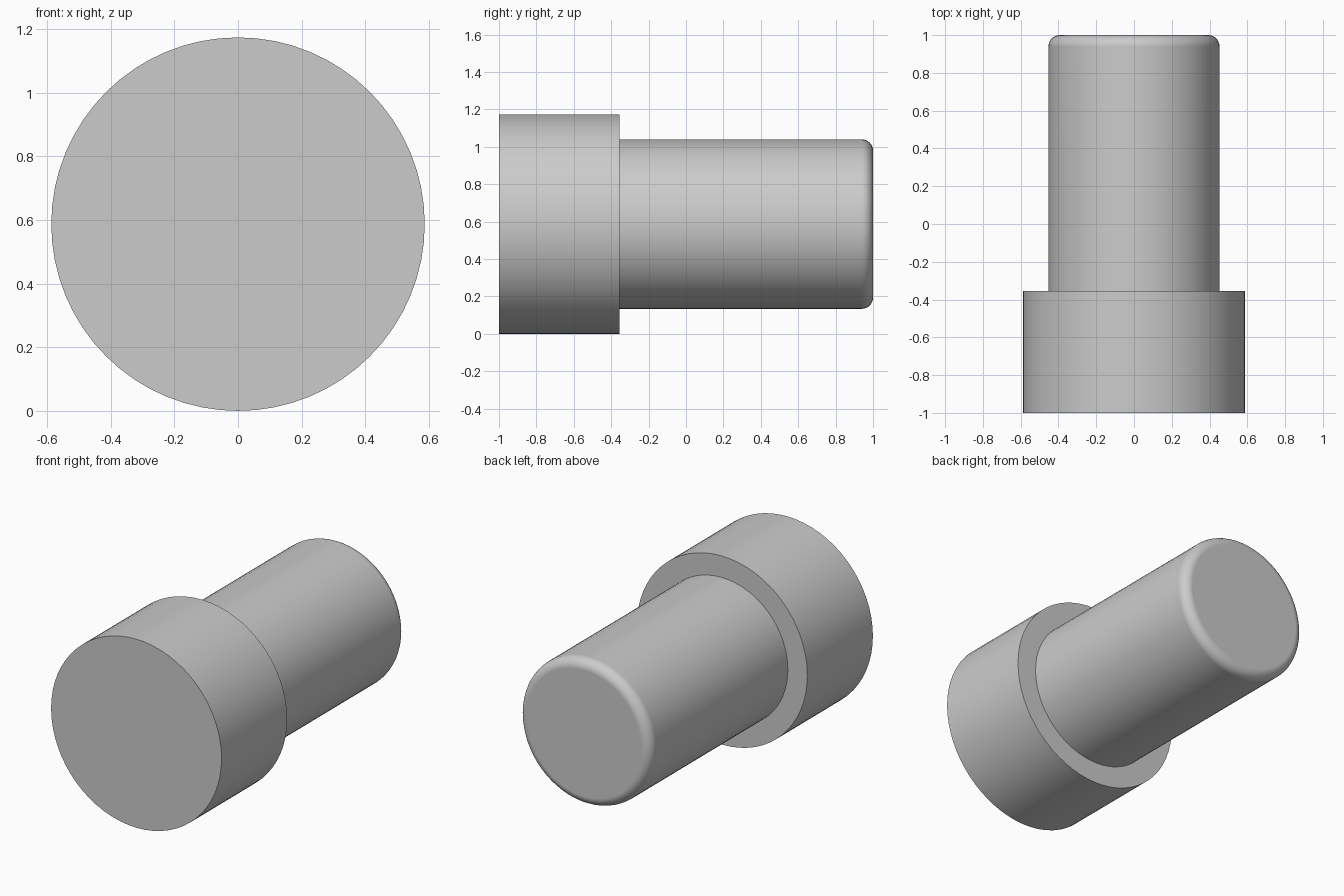
import bpy
import bmesh
from math import pi, sin, cos, radians
from mathutils import Matrix

old = bpy.data.objects.get("Cube")
if old:
    bpy.data.objects.remove(old, do_unlink=True)

HEAD_R, SHAFT_R, FILLET = 0.587, 0.453, 0.06
FRONT, SHOULDER, BACK = -1.0, -0.355, 1.0
SIDES = 64

grey = bpy.data.materials.new("plain grey")
grey.use_nodes = True
colour = (0.6, 0.6, 0.6, 1)
grey.diffuse_color = colour
grey.node_tree.nodes["Principled BSDF"].inputs["Base Color"].default_value = colour


def lathe(name, profile):
    """Turn (radius, y) points around the long axis, capping the ends."""
    bm = bmesh.new()
    rings = []
    for r, y in profile:
        angles = [2 * pi * i / SIDES for i in range(SIDES)]
        rings.append([bm.verts.new((r * cos(a), y, HEAD_R + r * sin(a))) for a in angles])
    for a, b in zip(rings, rings[1:]):
        for i in range(SIDES):
            j = (i + 1) % SIDES
            bm.faces.new((a[i], a[j], b[j], b[i]))
    bm.faces.new(rings[0])
    bm.faces.new(rings[-1])
    bmesh.ops.recalc_face_normals(bm, faces=bm.faces)
    mesh = bpy.data.meshes.new(name)
    bm.to_mesh(mesh)
    bm.free()
    mesh.materials.append(grey)
    obj = bpy.data.objects.new(name, mesh)
    bpy.context.collection.objects.link(obj)
    bpy.ops.object.select_all(action="DESELECT")
    obj.select_set(True)
    bpy.context.view_layer.objects.active = obj
    bpy.ops.object.shade_smooth_by_angle(angle=radians(30))
    # Keep the flat ends flat beside the rounded edge
    weighted = obj.modifiers.new("Flat ends", "WEIGHTED_NORMAL")
    weighted.keep_sharp = True
    return obj


# Wide head with crisp edges
lathe("head", [(HEAD_R, FRONT), (HEAD_R, SHOULDER)])

# Narrow shaft with a rounded end
steps = 8
arc = [pi / 2 * i / steps for i in range(steps + 1)]
rounded = [(SHAFT_R - FILLET + FILLET * cos(a), BACK - FILLET + FILLET * sin(a)) for a in arc]
lathe("shaft", [(SHAFT_R, SHOULDER)] + rounded)
